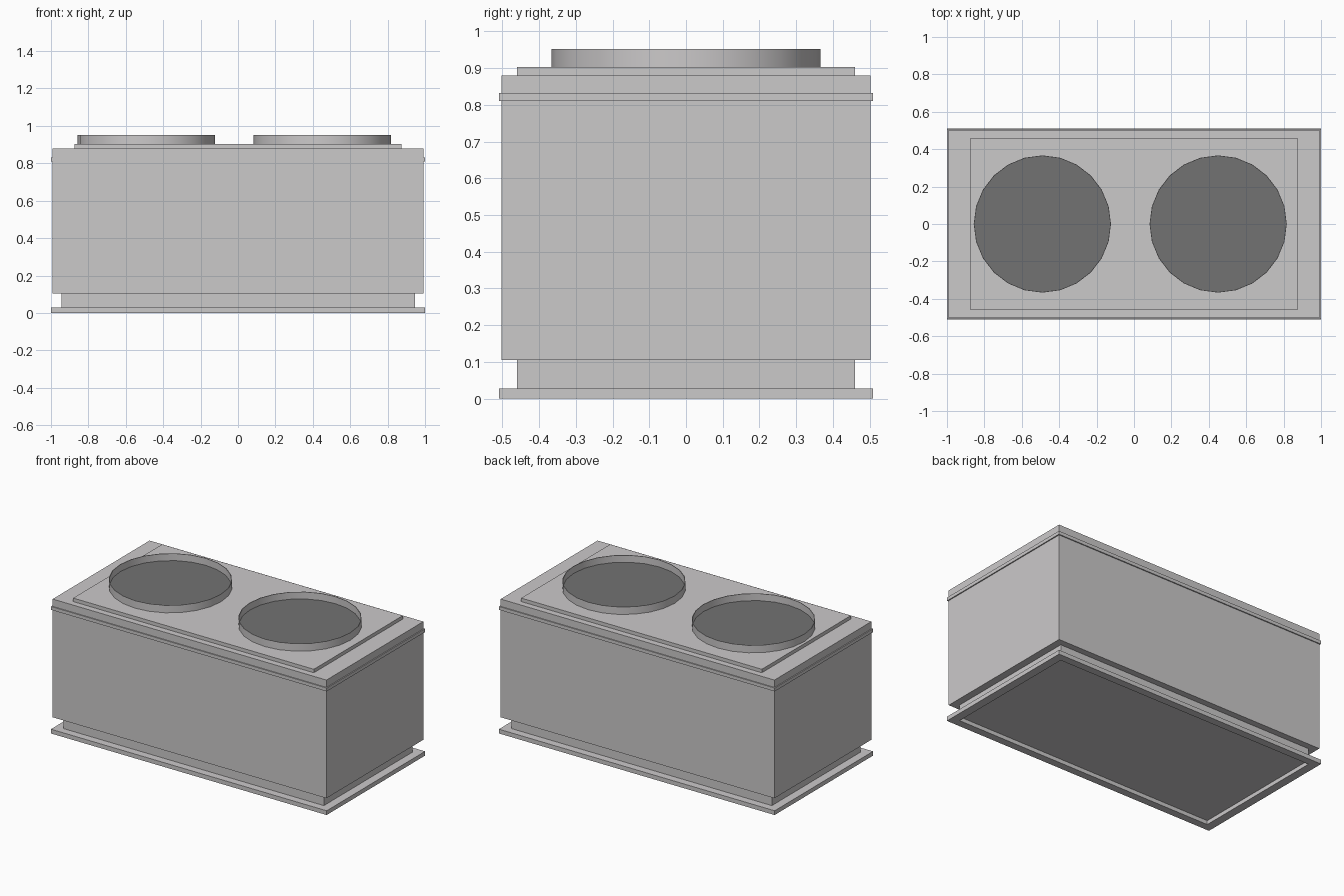
import bpy
import bmesh
import math

if "Cube" in bpy.data.objects:
    bpy.data.objects.remove(bpy.data.objects["Cube"])


def material(name, rgb):
    mat = bpy.data.materials.new(name)
    mat.diffuse_color = (*rgb, 1.0)
    mat.use_nodes = True
    mat.node_tree.nodes["Principled BSDF"].inputs["Base Color"].default_value = mat.diffuse_color
    return mat


LIGHT_GREY = material("light grey metal", (0.60, 0.585, 0.59))
DARK_GREY = material("dark grey grille", (0.17, 0.17, 0.17))


def add_object(name, bm, mat):
    bmesh.ops.recalc_face_normals(bm, faces=bm.faces)
    mesh = bpy.data.meshes.new(name)
    bm.to_mesh(mesh)
    bm.free()
    mesh.materials.append(mat)
    obj = bpy.data.objects.new(name, mesh)
    bpy.context.collection.objects.link(obj)
    return obj


def box(name, hx, hy, z0, z1, mat=LIGHT_GREY):
    """Box centred on the origin in x and y, given by half sizes."""
    bm = bmesh.new()
    bmesh.ops.create_cube(bm, size=1)
    for v in bm.verts:
        v.co = (v.co.x * 2 * hx, v.co.y * 2 * hy, z0 + (v.co.z + 0.5) * (z1 - z0))
    return add_object(name, bm, mat)


def tube(name, outer, inner, z0, z1):
    """Closed tube between two matching outlines (lists of x, y)."""
    bm = bmesh.new()
    loops = [[bm.verts.new((x, y, z)) for x, y in pts]
             for pts, z in ((outer, z0), (outer, z1), (inner, z1), (inner, z0))]
    n = len(outer)
    for a in range(4):
        la, lb = loops[a], loops[(a + 1) % 4]
        for i in range(n):
            j = (i + 1) % n
            bm.faces.new((la[i], la[j], lb[j], lb[i]))
    return add_object(name, bm, LIGHT_GREY)


def rect(hx, hy):
    return [(-hx, -hy), (hx, -hy), (hx, hy), (-hx, hy)]


def circle(cx, r, n=24):
    return [(cx + r * math.cos(math.tau * i / n), r * math.sin(math.tau * i / n))
            for i in range(n)]


# Base frame, open underneath, with the recessed plinth above it
tube("base_flange", rect(1.0, 0.51), rect(0.945, 0.46), 0.0, 0.028)
box("plinth", 0.945, 0.46, 0.026, 0.105)

# Cabinet with a thin trim band near the top
box("cabinet", 0.993, 0.502, 0.105, 0.88)
tube("trim_band", rect(1.0, 0.509), rect(0.99, 0.499), 0.81, 0.832)

# Raised top plate
box("top_plate", 0.873, 0.461, 0.879, 0.903)

# Two fan rings with dark grilles inside
for side, cx in (("left", -0.49), ("right", 0.45)):
    ring = tube(side + "_fan_ring", circle(cx, 0.367), circle(cx, 0.363), 0.90, 0.952)
    bpy.ops.object.select_all(action='DESELECT')
    ring.select_set(True)
    bpy.context.view_layer.objects.active = ring
    bpy.ops.object.shade_smooth_by_angle(angle=math.radians(30))

    bm = bmesh.new()
    bm.faces.new([bm.verts.new((x, y, 0.906)) for x, y in circle(cx, 0.364)])
    grille = add_object(side + "_fan_grille", bm, DARK_GREY)
    if grille.data.polygons[0].normal.z < 0:
        grille.data.flip_normals()
